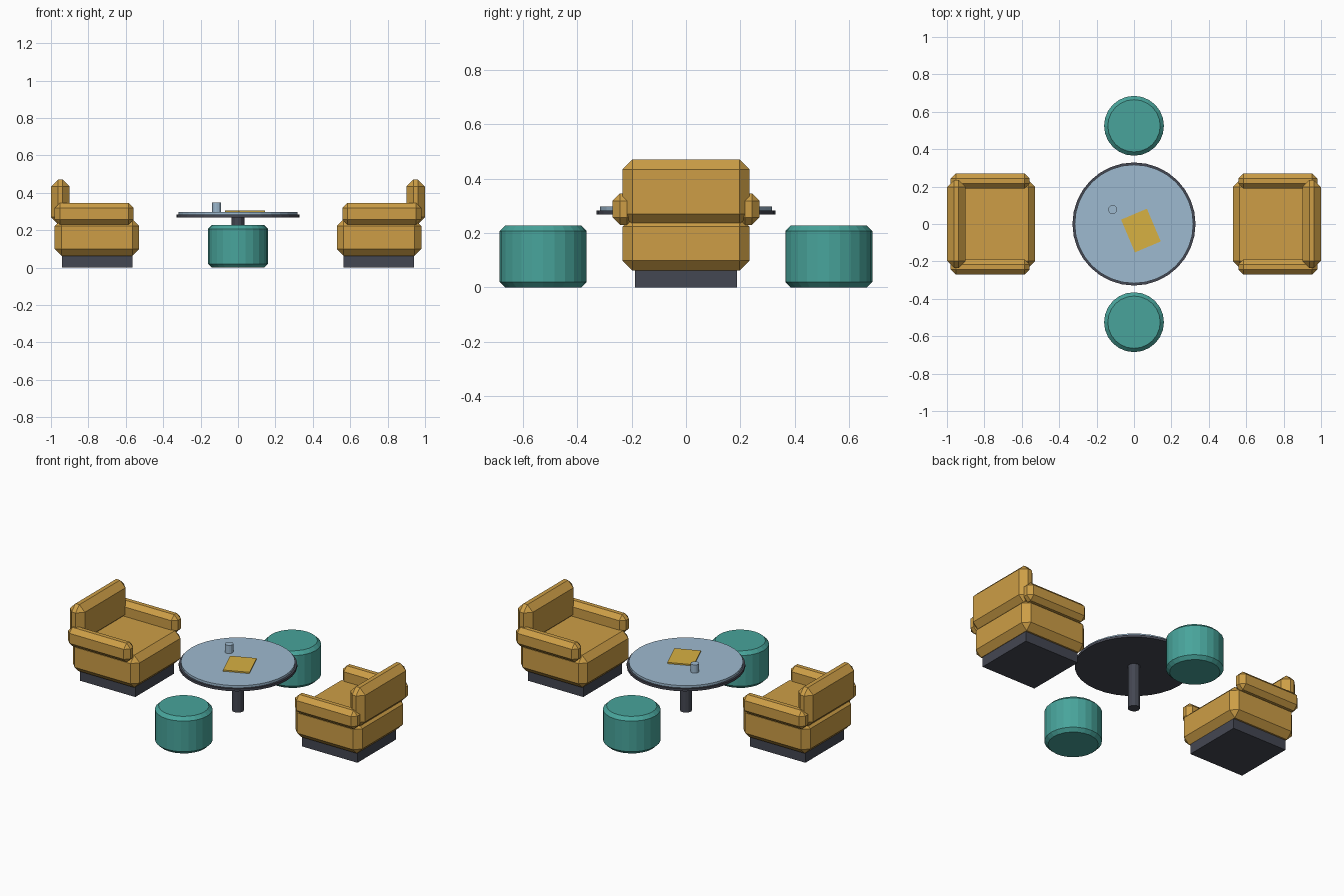
import bpy, bmesh, math
from mathutils import Matrix

if "Cube" in bpy.data.objects:
    bpy.data.objects.remove(bpy.data.objects["Cube"])


def mat(name, rgb):
    m = bpy.data.materials.new(name)
    lin = [((c / 255 + 0.055) / 1.055) ** 2.4 for c in rgb]
    m.diffuse_color = (*lin, 1)
    m.use_nodes = True
    m.node_tree.nodes["Principled BSDF"].inputs["Base Color"].default_value = m.diffuse_color
    return m


MUSTARD = mat("mustard fabric", (205, 158, 70))
TEAL = mat("teal fabric", (72, 164, 155))
DARK = mat("dark metal", (68, 71, 82))
GLASS = mat("pale blue", (158, 186, 208))
GOLD = mat("gold cover", (215, 177, 66))


def finish(bm, name, material, bevel, edges):
    if bevel:
        bmesh.ops.bevel(bm, geom=edges, offset=bevel, segments=1,
                        affect='EDGES', profile=0.5)
    bmesh.ops.recalc_face_normals(bm, faces=bm.faces)
    me = bpy.data.meshes.new(name)
    bm.to_mesh(me)
    bm.free()
    me.materials.append(material)
    ob = bpy.data.objects.new(name, me)
    bpy.context.collection.objects.link(ob)
    return ob


def box(name, lo, hi, material, bevel=0, turn=0):
    bm = bmesh.new()
    size = [b - a for a, b in zip(lo, hi)]
    mid = [(a + b) / 2 for a, b in zip(lo, hi)]
    m = (Matrix.Translation(mid) @ Matrix.Rotation(turn, 4, 'Z')
         @ Matrix.Diagonal((*size, 1)))
    bmesh.ops.create_cube(bm, size=1, matrix=m)
    return finish(bm, name, material, bevel, bm.edges[:])


def drum(name, x, y, z0, z1, r, sides, material, bevel=0):
    bm = bmesh.new()
    bmesh.ops.create_cone(bm, cap_ends=True, segments=sides, radius1=r, radius2=r,
                          depth=z1 - z0, matrix=Matrix.Translation((x, y, (z0 + z1) / 2)))
    rims = [e for e in bm.edges if abs(e.verts[0].co.z - e.verts[1].co.z) < 1e-5]
    return finish(bm, name, material, bevel, rims)


# Armchairs, mirrored left and right
for side, s in (("left", -1), ("right", 1)):
    def part(name, x0, x1, y0, y1, z0, z1, material, bevel=0):
        a, b = sorted((s * x0, s * x1))
        box(f"{side}_chair_{name}", (a, y0, z0), (b, y1, z1), material, bevel)

    part("plinth", 0.565, 0.94, -0.187, 0.187, 0, 0.08, DARK)
    part("seat", 0.528, 0.98, -0.234, 0.234, 0.062, 0.26, MUSTARD, 0.037)
    part("back", 0.90, 1.0, -0.234, 0.234, 0.233, 0.47, MUSTARD, 0.037)
    part("front_arm", 0.558, 0.98, -0.27, -0.19, 0.23, 0.345, MUSTARD, 0.027)
    part("rear_arm", 0.558, 0.98, 0.19, 0.27, 0.23, 0.345, MUSTARD, 0.027)

# Round stools
for name, y in (("front_stool", -0.525), ("rear_stool", 0.525)):
    drum(name, 0, y, 0, 0.227, 0.16, 24, TEAL, 0.02)

# Table
drum("table_leg", 0, 0, 0, 0.27, 0.034, 12, DARK)
drum("table_rim", 0, 0, 0.268, 0.283, 0.329, 32, DARK)
drum("table_top", 0, 0, 0.283, 0.297, 0.317, 32, GLASS)

# Items on the table
drum("cup", -0.114, 0.077, 0.297, 0.347, 0.024, 12, GLASS)
box("book", (-0.038, -0.13, 0.297), (0.112, 0.06, 0.305), GOLD, 0, math.radians(23))
